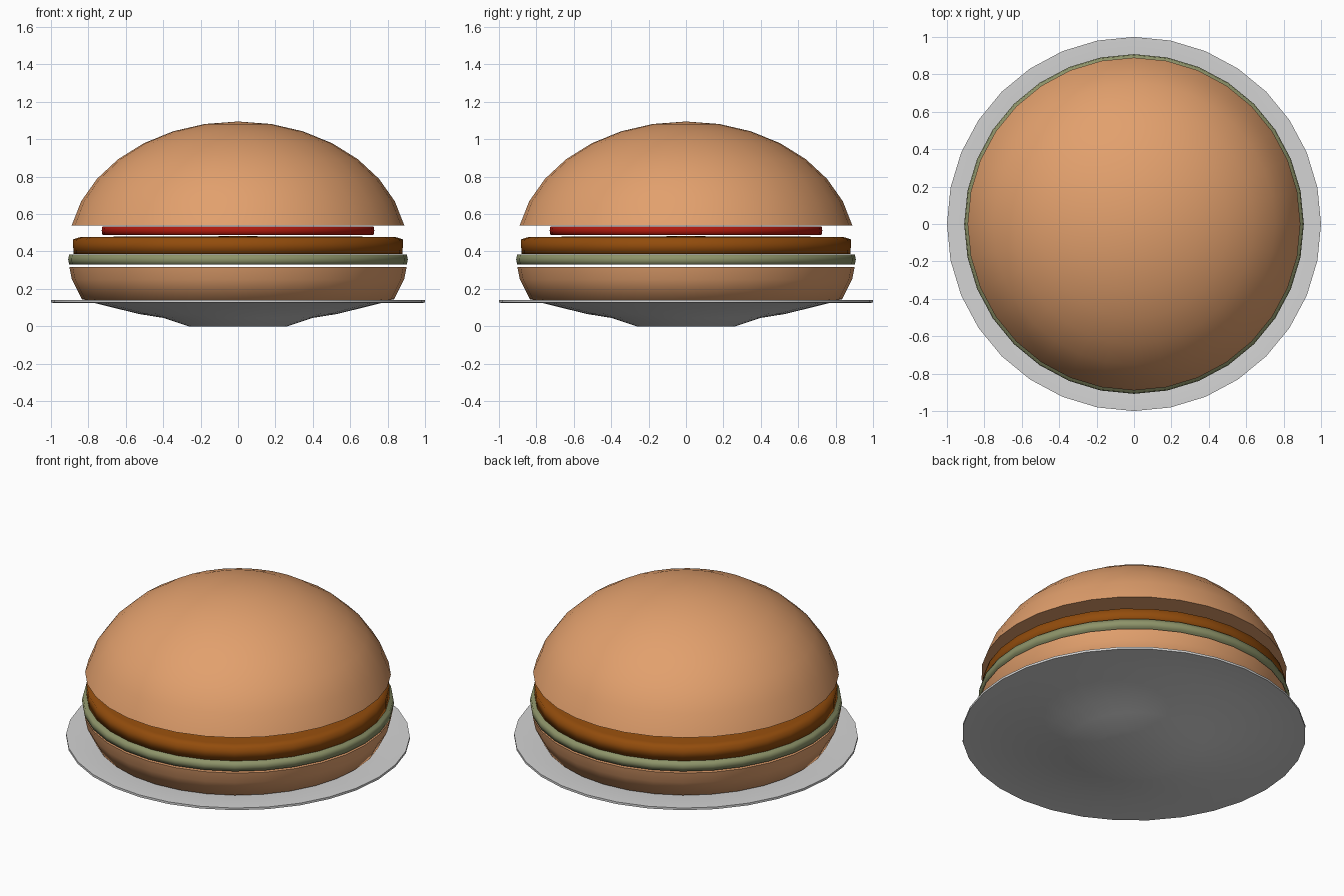
import bpy, bmesh, math

if "Cube" in bpy.data.objects:
    bpy.data.objects.remove(bpy.data.objects["Cube"])

SIDES = 32


def material(name, rgb):
    """Flat colour from 0-255 sRGB, stored as linear."""
    lin = []
    for c in rgb:
        c /= 255
        lin.append(c / 12.92 if c <= 0.04045 else ((c + 0.055) / 1.055) ** 2.4)
    m = bpy.data.materials.new(name)
    m.diffuse_color = (*lin, 1)
    m.use_nodes = True
    m.node_tree.nodes["Principled BSDF"].inputs["Base Color"].default_value = m.diffuse_color
    return m


def lathe(name, profile, mat, angle):
    """Turn a closed (radius, height) profile round z; radius 0 makes a pole."""
    bm = bmesh.new()
    rings = []
    for r, z in profile:
        if r == 0:
            rings.append([bm.verts.new((0, 0, z))] * SIDES)
        else:
            rings.append([bm.verts.new((r * math.cos(2 * math.pi * i / SIDES),
                                        r * math.sin(2 * math.pi * i / SIDES), z))
                          for i in range(SIDES)])
    for a, b in zip(rings, rings[1:]):
        for i in range(SIDES):
            j = (i + 1) % SIDES
            corners = list(dict.fromkeys([a[i], a[j], b[j], b[i]]))
            bm.faces.new(corners)
    bmesh.ops.recalc_face_normals(bm, faces=bm.faces[:])
    me = bpy.data.meshes.new(name)
    bm.to_mesh(me)
    bm.free()
    me.materials.append(mat)
    ob = bpy.data.objects.new(name, me)
    bpy.context.collection.objects.link(ob)
    bpy.ops.object.select_all(action='DESELECT')
    ob.select_set(True)
    bpy.context.view_layer.objects.active = ob
    bpy.ops.object.shade_smooth_by_angle(angle=math.radians(angle))
    return ob


china = material("plate_grey", (212, 212, 212))
bread = material("bun_tan", (226, 160, 109))
green = material("lettuce_green", (141, 147, 105))
brown = material("patty_brown", (146, 76, 12))
red = material("tomato_red", (175, 24, 12))

# Plate: foot, shallow dish and thin flat rim
lathe("plate", [(0, 0), (0.265, 0), (0.40, 0.045), (0.53, 0.066), (0.77, 0.125),
                (1.0, 0.126), (1.0, 0.14), (0.78, 0.139), (0.53, 0.085),
                (0.40, 0.066), (0, 0.06)], china, 30)

# Bottom bun: rounded slab sitting in the dish
lathe("bottom_bun", [(0, 0.128), (0.75, 0.128), (0.835, 0.145), (0.888, 0.25),
                     (0.902, 0.318), (0, 0.318)], bread, 70)

# Lettuce: thin disc with a slightly swollen edge
lathe("lettuce", [(0, 0.33), (0.903, 0.33), (0.908, 0.357), (0.903, 0.383),
                  (0, 0.383)], green, 100)

# Patty: disc with a softened top edge
lathe("patty", [(0, 0.386), (0.88, 0.386), (0.882, 0.465), (0.84, 0.478),
                (0, 0.482)], brown, 100)

# Tomato slice
lathe("tomato", [(0, 0.488), (0.725, 0.488), (0.729, 0.512), (0.725, 0.534),
                 (0, 0.534)], red, 100)

# Top bun: upper part of a flattened sphere, cut flat underneath
dome = [(0.907 * math.sin(math.pi * k / 16), 0.405 + 0.69 * math.cos(math.pi * k / 16))
        for k in range(8)]
lathe("top_bun", [(0, 1.095)] + dome[1:] + [(0, dome[-1][1])], bread, 40)
